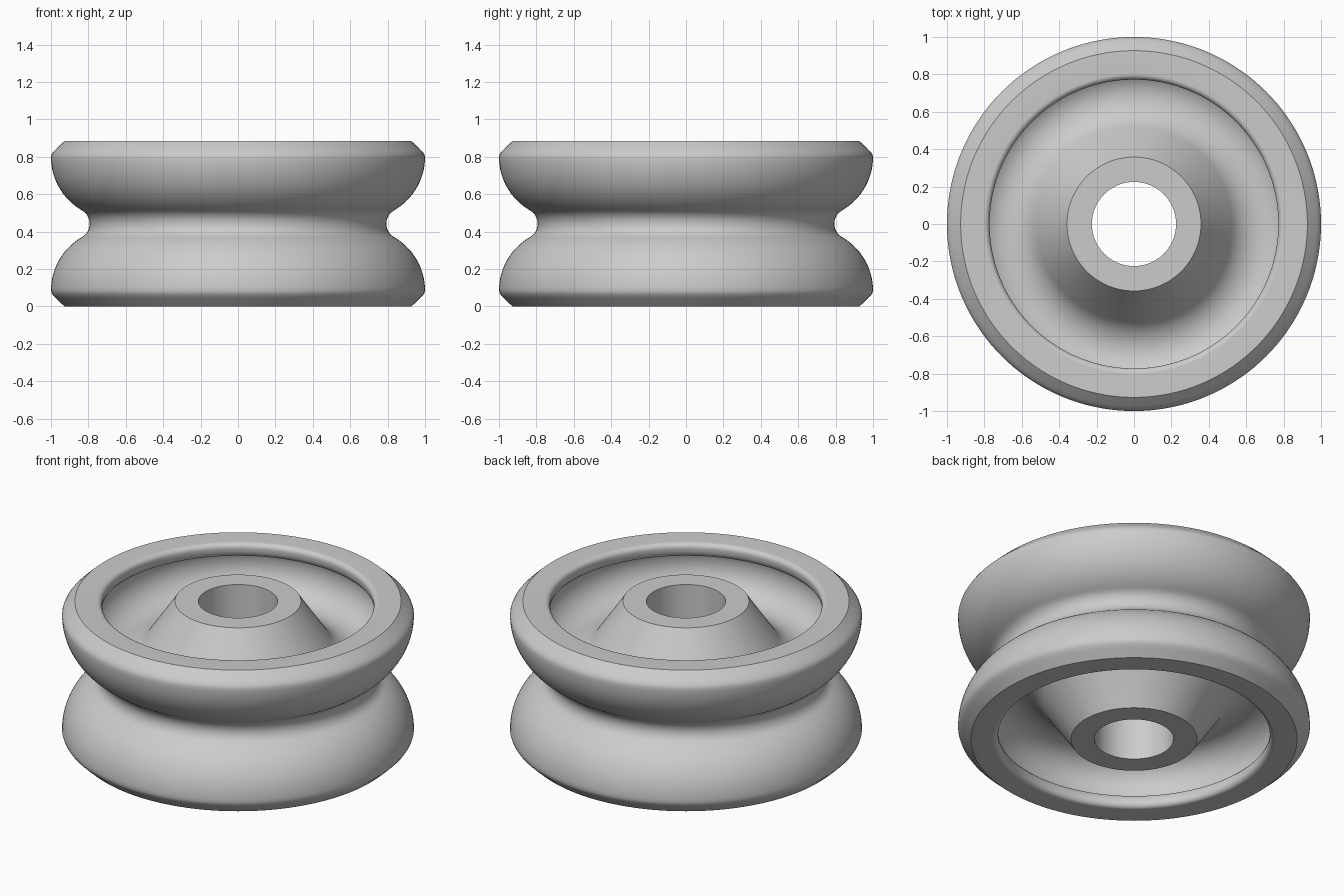
import bpy
import bmesh
from math import sin, cos, radians, atan2, degrees

cube = bpy.data.objects.get("Cube")
if cube:
    bpy.data.objects.remove(cube, do_unlink=True)

SIDES = 144
HEIGHT = 0.885
MID = HEIGHT / 2


def arc(cx, cz, r, start, end, steps):
    """Points on an arc in the radius/height plane, angles in degrees."""
    angles = [radians(start + (end - start) * i / steps) for i in range(steps + 1)]
    return [(cx + r * cos(a), cz + r * sin(a)) for a in angles]


# Flange circle and the neck fillet tangent to it
flange_r, flange_x, flange_z = 0.33, 0.67, 0.80
neck_r = 0.082
neck_x = 0.793 + neck_r
touch = degrees(atan2(MID - flange_z, neck_x - flange_x))

# Dish: cone off the hub, wide fillet into the trough, hollow under the lip
trough_x, trough_z = 0.68, 0.56
hub_fillet, dish_r = 0.192, 0.17

# Upper half of the section, from the bore out over the rim to the neck
upper = [(0.225, MID), (0.225, HEIGHT), (0.358, HEIGHT)]
upper += arc(trough_x, trough_z + hub_fillet, hub_fillet, 214, 270, 10)
upper += arc(trough_x, trough_z + dish_r, dish_r, 270, 380, 18)[1:]
# Overhanging lip and rounded inner rim
upper += [(0.79, 0.802), (0.779, 0.815), (0.773, 0.835)]
upper += arc(0.802, 0.855, 0.03, 180, 90, 8)
# Chamfered outer rim
upper += [(0.927, HEIGHT), (0.971, 0.844), (0.987, 0.828), (0.996, 0.814)]
upper += arc(flange_x, flange_z, flange_r, 0, touch, 18)
upper += arc(neck_x, MID, neck_r, touch + 180, 180, 8)[1:]

# Mirror the section below the middle plane and close it
lower = [(r, HEIGHT - z) for r, z in upper[-2:0:-1]]
section = upper + lower

# Spin the section about the upright axis
bm = bmesh.new()
verts = [bm.verts.new((r, 0, z)) for r, z in section]
edges = [bm.edges.new((verts[i - 1], verts[i])) for i in range(len(verts))]
bmesh.ops.spin(bm, geom=verts + edges, cent=(0, 0, 0), axis=(0, 0, 1),
               angle=radians(360), steps=SIDES, use_merge=True)
bmesh.ops.remove_doubles(bm, verts=bm.verts, dist=0.0002)
bmesh.ops.recalc_face_normals(bm, faces=bm.faces)
mesh = bpy.data.meshes.new("grooved_wheel")
bm.to_mesh(mesh)
bm.free()

wheel = bpy.data.objects.new("grooved_wheel", mesh)
bpy.context.collection.objects.link(wheel)

# Plain grey finish
grey = bpy.data.materials.new("light_grey")
grey.use_nodes = True
colour = (0.6, 0.6, 0.6, 1)
grey.diffuse_color = colour
grey.node_tree.nodes["Principled BSDF"].inputs["Base Color"].default_value = colour
mesh.materials.append(grey)

# Smooth curves, crisp rim and hub edges
bpy.ops.object.select_all(action="DESELECT")
wheel.select_set(True)
bpy.context.view_layer.objects.active = wheel
bpy.ops.object.shade_smooth_by_angle(angle=radians(30))
